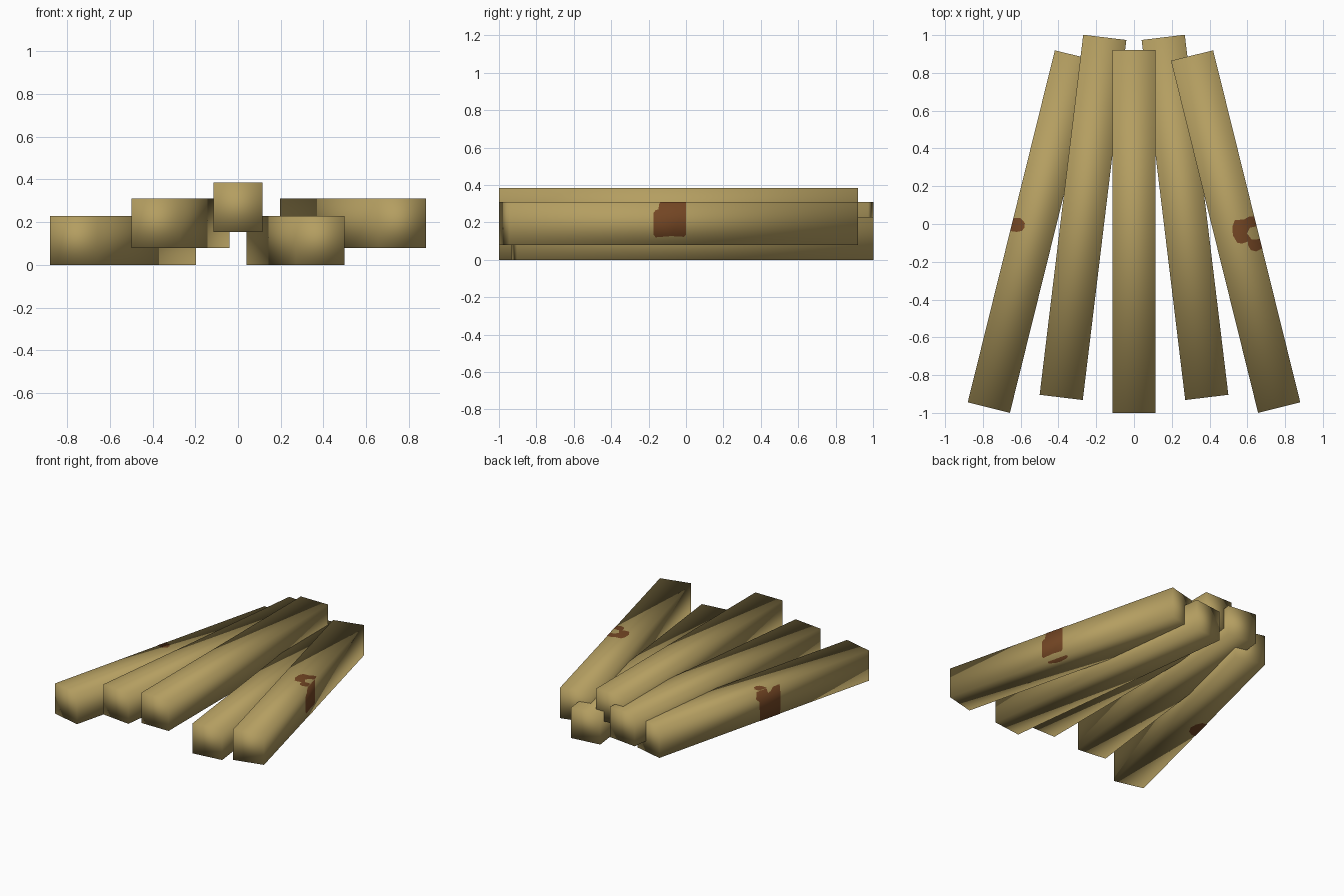
import bpy, math
from mathutils import Vector

if "Cube" in bpy.data.objects:
    bpy.data.objects.remove(bpy.data.objects["Cube"])

W, L = 0.115, 0.96          # half width / half length of every beam
EPS = 0.002                 # lift of the painted stains


def material(name, rgb):
    m = bpy.data.materials.new(name)
    m.diffuse_color = (*rgb, 1)
    m.use_nodes = True
    m.node_tree.nodes["Principled BSDF"].inputs["Base Color"].default_value = m.diffuse_color
    return m


wood = material("tan wood", (0.456, 0.342, 0.119))
rust = material("rust brown", (0.18, 0.063, 0.018))


def add_object(name, verts, faces, mat, place):
    mesh = bpy.data.meshes.new(name)
    mesh.from_pydata(verts, [], faces)
    mesh.materials.append(mat)
    mesh.shade_smooth()
    ob = bpy.data.objects.new(name, mesh)
    bpy.context.collection.objects.link(ob)
    ob.location, ob.rotation_euler = place[0], (0, 0, place[1])
    return ob


# Square beam with softly shaded corners
def beam(name, x, y, z, degrees):
    place = (x, y, z), math.radians(degrees)
    verts = [(i * W, j * L, k * W) for k in (-1, 1) for j in (-1, 1) for i in (-1, 1)]
    faces = [(0, 2, 3, 1), (4, 5, 7, 6), (0, 1, 5, 4), (2, 6, 7, 3), (0, 4, 6, 2), (1, 3, 7, 5)]
    add_object(name, verts, faces, wood, place)
    return place


# Flat stain on the top, bottom or outer side of a beam
def stain(name, place, face, side, points):
    h = W + EPS
    if face == "side":      # points are (along, height)
        verts = [Vector((side * h, a, b)) for a, b in points]
        normal = Vector((side, 0, 0))
    else:                   # points are (outward, along)
        k = 1 if face == "top" else -1
        verts = [Vector((side * a, b, k * h)) for a, b in points]
        normal = Vector((0, 0, k))
    area = sum((verts[i - 1].cross(verts[i]) for i in range(len(verts))), Vector())
    if area.dot(normal) < 0:
        verts.reverse()
    ob = add_object(name, verts, [tuple(range(len(verts)))], rust, place)
    # follow the soft shading of the beam beneath
    ob.data.normals_split_custom_set_from_vertices(
        [Vector((v.x / W, v.y / L, v.z / W)).normalized() for v in verts])


LOW, MID, HIGH = 0.115, 0.195, 0.27

# Five fanned beams
beam("centre_beam", 0, -0.04, HIGH, 0)
beam("inner_left_beam", -0.27, 0.035, MID, -6.9)
beam("inner_right_beam", 0.27, 0.035, LOW, 6.9)
left = beam("outer_left_beam", -0.538, -0.04, LOW, -13.9)
right = beam("outer_right_beam", 0.538, -0.04, MID, 13.9)

# Stains on the outer right beam
stain("right_top_stain", right, "top", 1, [
    (.115, .055), (.09, .06), (.06, .052), (.01, .059), (-.01, .03), (-.019, -.016),
    (-.005, -.061), (.02, -.07), (.05, -.067), (.047, -.09), (.055, -.115), (.08, -.128),
    (.115, -.12), (.115, -.07), (.072, -.061), (.056, -.024), (.078, .001), (.115, .001)])
stain("right_side_stain", right, "side", 1, [
    (.012, .115), (.012, -.06), (0, -.072), (-.07, -.068), (-.155, -.075), (-.167, -.06),
    (-.168, .055), (-.155, .07), (-.14, .075), (-.135, .105), (-.125, .115)])
stain("right_bottom_stain", right, "bottom", 1, [
    (.115, .04), (.095, .045), (.075, .01), (.065, -.04), (.07, -.09), (.095, -.125), (.115, -.12)])

# Stains on the outer left beam
stain("left_top_stain", left, "top", -1, [
    (.115, .045), (.08, .055), (.05, .035), (.045, .01), (.055, -.01), (.08, -.022), (.115, -.025)])
stain("left_side_stain", left, "side", -1, [
    (.07, .115), (-.02, .115), (-.035, .075), (-.06, .085), (-.08, .11), (-.14, .112),
    (-.15, .02), (-.145, -.115), (.037, -.115), (.045, .03), (.075, .06)])
stain("left_bottom_stain", left, "bottom", -1, [
    (.115, .037), (.08, .04), (.05, 0), (.035, -.05), (.05, -.11), (.085, -.14), (.115, -.145)])
